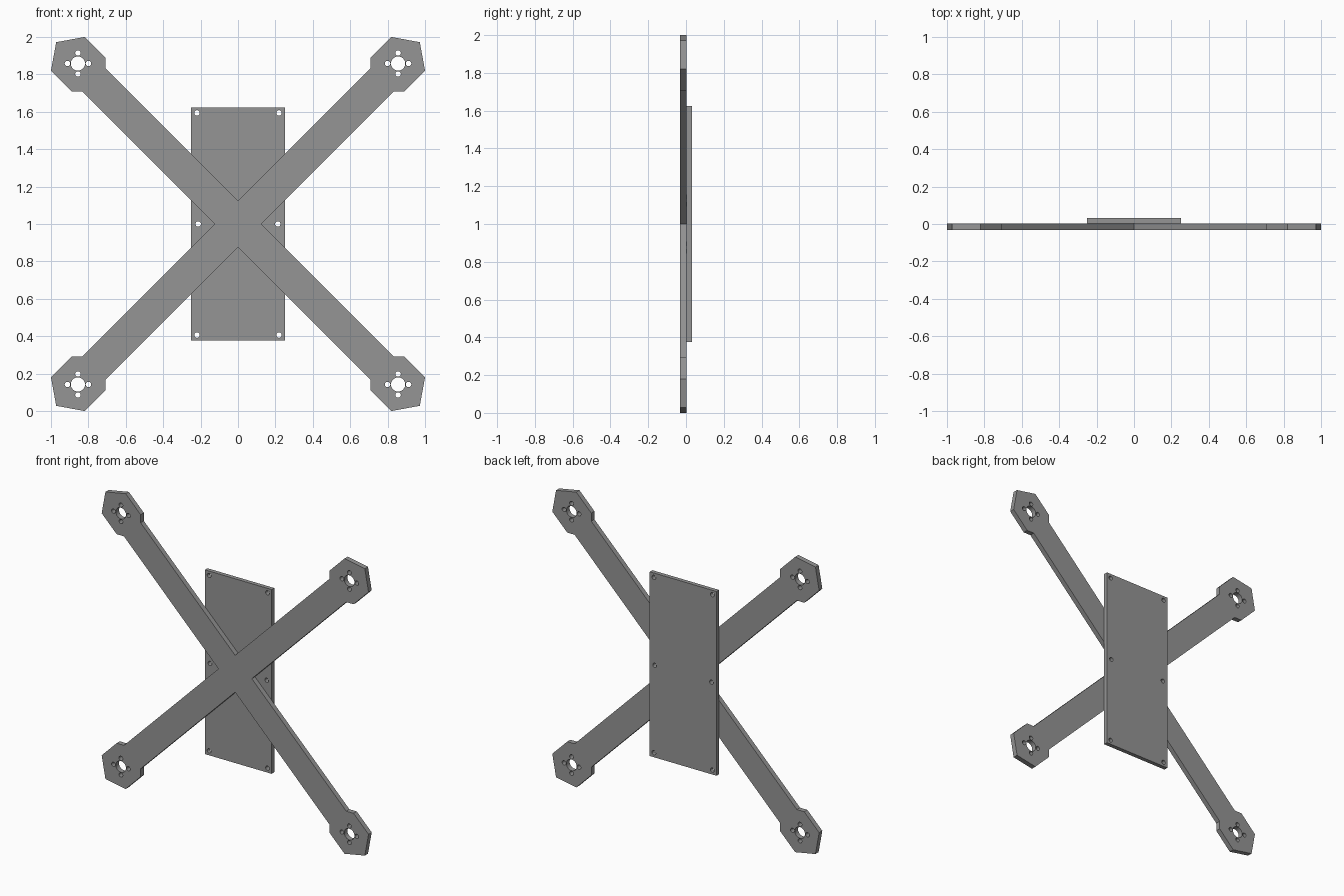
import bpy
import math

if "Cube" in bpy.data.objects:
    bpy.data.objects.remove(bpy.data.objects["Cube"])

grey = bpy.data.materials.new("carbon grey")
grey.diffuse_color = (0.3, 0.3, 0.3, 1)
grey.use_nodes = True
grey.node_tree.nodes["Principled BSDF"].inputs["Base Color"].default_value = grey.diffuse_color


def circle(cx, cz, r, n=24):
    return [(cx + r * math.cos(2 * math.pi * i / n),
             cz + r * math.sin(2 * math.pi * i / n)) for i in range(n)]


def flat_part(name, outline, holes, y0, y1):
    """Fill an outline with holes and thicken it from y0 to y1, standing upright."""
    curve = bpy.data.curves.new(name, "CURVE")
    curve.dimensions = "2D"
    curve.fill_mode = "BOTH"
    curve.extrude = (y1 - y0) / 2
    for loop in [outline] + holes:
        spline = curve.splines.new("POLY")
        spline.points.add(len(loop) - 1)
        for point, (x, z) in zip(spline.points, loop):
            point.co = (x, z, 0, 1)
        spline.use_cyclic_u = True
    obj = bpy.data.objects.new(name, curve)
    bpy.context.collection.objects.link(obj)
    obj.location = (0, (y0 + y1) / 2, 1)
    obj.rotation_euler = (math.pi / 2, 0, 0)
    curve.materials.append(grey)
    bpy.ops.object.select_all(action="DESELECT")
    obj.select_set(True)
    bpy.context.view_layer.objects.active = obj
    bpy.ops.object.convert(target="MESH")
    bpy.ops.object.shade_flat()


# Crossed arms: one arm outline, turned four times around the centre
arm = [(0, 0.125), (0.708, 0.833), (0.708, 0.888), (0.82, 1.0), (0.972, 0.972),
       (1.0, 0.82), (0.888, 0.708), (0.833, 0.708)]
cross = []
for x_axis, z_axis in [((1, 0), (0, 1)), ((0, -1), (1, 0)),
                       ((-1, 0), (0, -1)), ((0, 1), (-1, 0))]:
    cross += [(x * x_axis[0] + z * z_axis[0], x * x_axis[1] + z * z_axis[1])
              for x, z in arm]

# Motor mounts: a shaft hole ringed by four screw holes
mount_holes = []
for cx in (-0.856, 0.856):
    for cz in (-0.858, 0.858):
        mount_holes.append(circle(cx, cz, 0.038, 32))
        for dx, dz in [(1, 0), (-1, 0), (0, 1), (0, -1)]:
            mount_holes.append(circle(cx + 0.056 * dx, cz + 0.056 * dz, 0.0145))
flat_part("crossed_arms", cross, mount_holes, -0.031, 0.003)

# Body plate behind the arms, with screw holes along both sides
plate = [(-0.25, -0.624), (0.25, -0.624), (0.25, 0.624), (-0.25, 0.624)]
plate_holes = [circle(s * x, z, 0.0145) for s in (-1, 1)
               for x, z in [(0.219, -0.594), (0.213, 0), (0.219, 0.594)]]
flat_part("body_plate", plate, plate_holes, 0.003, 0.031)
